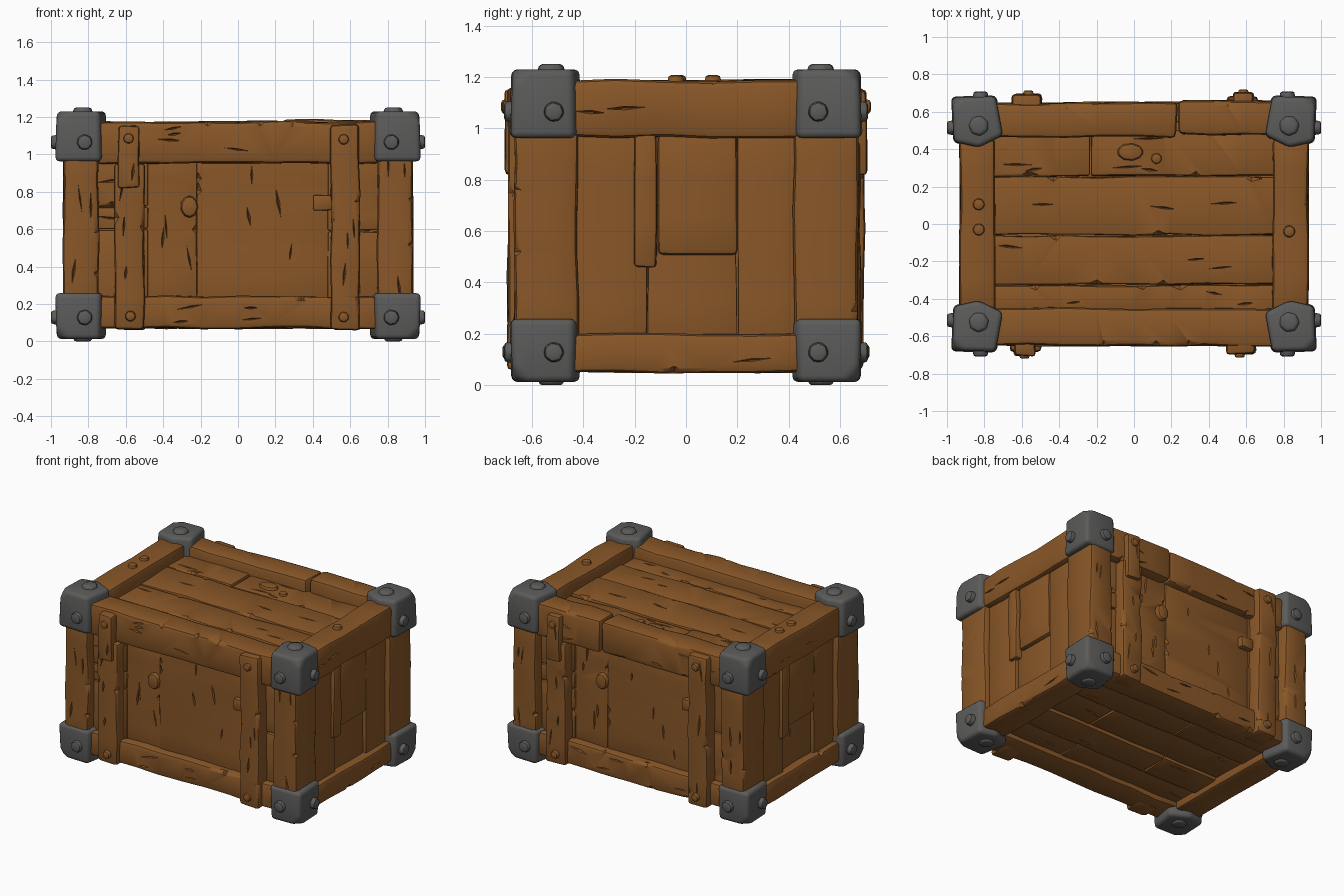
import bpy, bmesh, math, random
from mathutils import Vector, Matrix

if "Cube" in bpy.data.objects:
    bpy.data.objects.remove(bpy.data.objects["Cube"])

random.seed(7)
U = random.uniform


def material(name, rgb):
    m = bpy.data.materials.new(name)
    m.diffuse_color = (*rgb, 1)
    m.use_nodes = True
    m.node_tree.nodes["Principled BSDF"].inputs["Base Color"].default_value = m.diffuse_color
    return m


WOOD = material("brown wood", (0.25, 0.095, 0.021))
IRON = material("dark iron", (0.108, 0.106, 0.104))
TURN = Matrix.Identity(4)  # half turn used for the back and left sides


def make(name, bm, mat):
    bmesh.ops.recalc_face_normals(bm, faces=bm.faces)
    me = bpy.data.meshes.new(name)
    bm.to_mesh(me)
    bm.free()
    ob = bpy.data.objects.new(name, me)
    bpy.context.collection.objects.link(ob)
    if mat:
        me.materials.append(mat)
    return ob


def soften(bm, width, segs):
    bm.normal_update()
    edges = [e for e in bm.edges if e.calc_face_angle(0) > 0.6]
    bmesh.ops.bevel(bm, geom=edges, offset=width, segments=segs, profile=0.5,
                    affect='EDGES', clamp_overlap=True)


def carve(ob, lo, hi, axis, out, count):
    """Cut slim cracks along the grain and chips on the outer edges."""
    n_axis, n_sign = out
    cross = 3 - axis - n_axis
    bm = bmesh.new()
    for i in range(count):
        chip = i % 2 == 1
        c = Vector((0, 0, 0))
        c[axis] = U(lo[axis] + 0.08, hi[axis] - 0.08)
        c[n_axis] = hi[n_axis] if n_sign > 0 else lo[n_axis]
        if chip:
            c[cross] = random.choice((lo[cross], hi[cross]))
        else:
            c[cross] = U(lo[cross] + 0.03, hi[cross] - 0.03)
        r = Vector((0, 0, 0))
        r[axis] = U(0.03, 0.06) if chip else U(0.04, 0.09)
        r[cross] = 0.026 if chip else U(0.004, 0.009)
        r[n_axis] = 0.03 if chip else 0.02
        skew = Matrix.Rotation(U(-0.2, 0.2), 3, 'XYZ'[n_axis])
        vs = []
        for k in range(3):
            for s in (-1, 1):
                d = Vector((0, 0, 0))
                d[k] = r[k] * s
                vs.append(bm.verts.new(c + skew @ d))
        for a in (0, 1):
            for b in (2, 3):
                for d in (4, 5):
                    bm.faces.new((vs[a], vs[b], vs[d]))
        part = list({f for v in vs for f in v.link_faces})
        bmesh.ops.recalc_face_normals(bm, faces=part)
    cutter = make("crack_cutter", bm, None)
    cutter.hide_render = True
    mod = ob.modifiers.new("cracks", 'BOOLEAN')
    mod.operation, mod.solver, mod.object = 'DIFFERENCE', 'EXACT', cutter
    mod.use_self = True
    bpy.context.view_layer.update()
    dg = bpy.context.evaluated_depsgraph_get()
    me = bpy.data.meshes.new_from_object(ob.evaluated_get(dg))
    ob.modifiers.clear()
    me.materials.clear()
    me.materials.append(WOOD)
    me.polygons.foreach_set("material_index", [0] * len(me.polygons))
    ob.data = me
    bpy.data.objects.remove(cutter)


def board(name, x, y, z, out=None, cracks=0, bevel=0.015, rough=0.005):
    """A rough hewn board given by its x, y and z ranges."""
    lo, hi = Vector((x[0], y[0], z[0])), Vector((x[1], y[1], z[1]))
    size = hi - lo
    axis = max(range(3), key=lambda k: size[k])
    bm = bmesh.new()
    bmesh.ops.create_cube(bm, size=1)
    for v in bm.verts:
        v.co = Vector([(lo[k] + hi[k]) / 2 + v.co[k] * size[k] for k in range(3)])
    along = [e for e in bm.edges if abs((e.verts[0].co - e.verts[1].co)[axis]) > size[axis] * 0.9]
    cuts = int(size[axis] / 0.2)
    if cuts:
        bmesh.ops.subdivide_edges(bm, edges=along, cuts=cuts, use_grid_fill=True)
    for v in bm.verts:
        v.co += Vector((U(-1, 1), U(-1, 1), U(-1, 1))) * rough
    soften(bm, bevel, 2)
    ob = make(name, bm, WOOD)
    if out and cracks:
        carve(ob, lo, hi, axis, out, cracks)
    ob.data.transform(TURN)
    return ob


def bolt(name, pos, normal, r, mat, tall=0.06, sides=7, squash=1, taper=0.85):
    """A tapered bolt head; pos is the middle of its outer face."""
    n = Vector(normal)
    bm = bmesh.new()
    bmesh.ops.create_cone(bm, cap_ends=True, segments=sides, radius1=r, radius2=r * taper, depth=tall)
    bmesh.ops.rotate(bm, matrix=Matrix.Rotation(U(0, 1), 3, 'Z'), verts=bm.verts)
    bmesh.ops.scale(bm, vec=(1, squash, 1), verts=bm.verts)
    soften(bm, 0.012, 2)
    bm.transform(TURN @ Matrix.Translation(Vector(pos) - n * tall / 2) @ n.to_track_quat('Z', 'Y').to_matrix().to_4x4())
    make(name, bm, mat)


FRONT, RIGHT, TOP, BOTTOM = (1, -1), (0, 1), (2, 1), (2, -1)

# Solid core behind the planks
board("core", (-0.84, 0.84), (-0.55, 0.55), (0.13, 1.05), rough=0)

# Front and right sides, then the same turned half way for back and left
for long_side, short_side, angle in (("front", "right", 0), ("back", "left", math.pi)):
    TURN = Matrix.Rotation(angle, 4, 'Z')
    # corner posts
    for s, tag in ((-1, "a"), (1, "b")):
        xs = sorted((s * 0.745, s * 0.935))
        board(f"{long_side}_post_{tag}", xs, (-0.67, -0.42), (0.15, 1.05), FRONT, 5, 0.025)
    # long rails
    if long_side == "front":
        board("front_top_rail", (-0.76, 0.76), (-0.65, -0.45), (0.95, 1.175), FRONT, 8, 0.025, 0.007)
    else:
        board("back_top_rail_long", (-0.228, 0.76), (-0.645, -0.465), (0.95, 1.175), FRONT, 6, 0.025, 0.007)
        board("back_top_rail_short", (-0.76, -0.235), (-0.66, -0.48), (0.95, 1.185), FRONT, 4, 0.025, 0.007)
    board(f"{long_side}_bottom_rail", (-0.76, 0.76), (-0.65, -0.45), (0.07, 0.24), FRONT, 8, 0.022, 0.006)
    # upright planks of the recessed panel
    for i, (a, b, d) in enumerate(((-0.52, -0.221, 0.585), (-0.219, 0.52, 0.59))):
        board(f"{long_side}_plank_{i}", (a, b), (-d, -0.5), (0.2, 1.0), FRONT, 7, 0.005, 0.003)
    # short cross planks between posts and straps
    for s, splits in ((-1, (0.2, 0.6, 0.72, 1.0)), (1, (0.2, 0.59, 1.0))):
        for i in range(len(splits) - 1):
            xs = sorted((s * 0.48, s * 0.77))
            board(f"{long_side}_cross_plank_{s}_{i}", xs, (-0.6, -0.5),
                  (splits[i] + 0.003, splits[i + 1] - 0.003), FRONT, 2, 0.01, 0.003)
    # upright straps with pegs
    board(f"{long_side}_strap_a", (-0.66, -0.5), (-0.68, -0.54), (0.062, 0.95), FRONT, 5, 0.02)
    board(f"{long_side}_strap_cap", (-0.64, -0.53), (-0.705, -0.6), (0.82, 1.15), FRONT, 1, 0.015)
    board(f"{long_side}_strap_b", (0.495, 0.65), (-0.695, -0.54), (0.062, 1.16), FRONT, 6, 0.02)
    for x, z, d in ((-0.585, 1.085, 0.72), (-0.575, 0.135, 0.708), (0.565, 1.08, 0.715), (0.565, 0.13, 0.715)):
        bolt(f"{long_side}_peg", (x, -d, z), (0, -1, 0), 0.034, WOOD)
    # knot plug and small patch block
    bolt(f"{long_side}_knot", (-0.26, -0.615, 0.72), (0, -1, 0), 0.052, WOOD, 0.06, 9, 1.25)
    board(f"{long_side}_patch", (0.4, 0.5), (-0.63, -0.56), (0.7, 0.78), bevel=0.012)

    # short side: rails
    board(f"{short_side}_top_rail", (0.74, 0.932), (-0.46, 0.46), (0.965, 1.188), RIGHT, 3, 0.025, 0.006)
    board(f"{short_side}_bottom_rail", (0.74, 0.932), (-0.46, 0.46), (0.05, 0.2), RIGHT, 2, 0.022)
    # short side: planks, loose stick and raised centre board
    board(f"{short_side}_plank_a", (0.8, 0.893), (-0.43, -0.152), (0.15, 1.0), RIGHT, 0, 0.006, 0.003)
    board(f"{short_side}_plank_b", (0.8, 0.872), (-0.148, 0.198), (0.15, 1.0), RIGHT, 1, 0.006, 0.003)
    board(f"{short_side}_plank_c", (0.8, 0.893), (0.202, 0.43), (0.15, 1.0), RIGHT, 0, 0.006, 0.003)
    board(f"{short_side}_stick", (0.82, 0.918), (-0.2, -0.115), (0.46, 0.98), RIGHT, 0, 0.014)
    board(f"{short_side}_centre_board", (0.82, 0.902), (-0.11, 0.2), (0.505, 0.98), RIGHT, 0, 0.02, 0.003)

TURN = Matrix.Identity(4)

# Lid planks
lid = ((-0.47, -0.328, 1.09), (-0.322, -0.063, 1.095), (-0.057, 0.252, 1.1))
for i, (a, b, h) in enumerate(lid):
    board(f"lid_plank_{i}", (-0.77, 0.77), (a, b), (1.02, h), TOP, 6, 0.012, 0.005)
board("lid_plank_back_a", (-0.77, -0.235), (0.258, 0.5), (1.02, 1.105), TOP, 4, 0.012)
board("lid_plank_back_b", (-0.229, 0.77), (0.258, 0.5), (1.02, 1.092), TOP, 5, 0.012)
bolt("lid_knot_large", (-0.02, 0.385, 1.115), (0, 0, 1), 0.08, WOOD, 0.06, 9, 0.65)
bolt("lid_knot_small", (0.12, 0.35, 1.108), (0, 0, 1), 0.035, WOOD, 0.06, 7)
for x, y in ((-0.83, 0.105), (-0.83, -0.03), (0.83, -0.04)):
    bolt("lid_rail_peg", (x, y, 1.207), (0, 0, 1), 0.038, WOOD)

# Floor planks
rows = (-0.48, -0.27, -0.04, 0.22, 0.48)
for i in range(4):
    split = (0.25, -0.3, 0.35, -0.15)[i]
    h = (0.105, 0.095, 0.11, 0.1)[i]
    for tag, a, b in (("a", -0.77, split - 0.003), ("b", split + 0.003, 0.77)):
        board(f"floor_plank_{i}{tag}", (a, b), (rows[i] + 0.003, rows[i + 1] - 0.003),
              (h, 0.18), BOTTOM, 1, 0.01, 0.004)

# Iron corner caps with the outermost tip cut blunt, three bolts each
outline = ((0.978, 0.682), (0.735, 0.688), (0.695, 0.47), (0.83, 0.403), (0.968, 0.435))
for sx in (-1, 1):
    for sy in (-1, 1):
        for up, near, far in ((1, 0.962, 1.23), (-1, 0.258, 0.012)):
            bm = bmesh.new()
            rings = []
            for z, k in ((near, 1.0), (far, 0.95)):
                rings.append([bm.verts.new((sx * (0.84 + (px - 0.84) * k), sy * (0.55 + (py - 0.55) * k), z))
                              for px, py in outline])
            for r in rings:
                bm.faces.new(r)
            for i in range(5):
                j = (i + 1) % 5
                bm.faces.new((rings[0][i], rings[0][j], rings[1][j], rings[1][i]))
            bmesh.ops.recalc_face_normals(bm, faces=bm.faces)
            tip = rings[1][0].co.copy()
            normal = Vector((sx, sy, up)).normalized()
            cut = bmesh.ops.bisect_plane(bm, geom=bm.verts[:] + bm.edges[:] + bm.faces[:],
                                         plane_co=tip - normal * 0.035, plane_no=normal, clear_outer=True)
            rim = [e for e in cut["geom_cut"] if isinstance(e, bmesh.types.BMEdge)]
            bmesh.ops.holes_fill(bm, edges=rim, sides=0)
            bmesh.ops.recalc_face_normals(bm, faces=bm.faces)
            soften(bm, 0.03, 3)
            make("corner_cap", bm, IRON)
            zb = 1.065 if up > 0 else 0.128
            bolt("cap_side_bolt", (sx * 1.0, sy * 0.515, zb), (sx, 0, 0), 0.045, IRON)
            bolt("cap_front_bolt", (sx * 0.82, sy * 0.708, zb), (0, sy, 0), 0.048, IRON)
            bolt("cap_end_bolt", (sx * 0.83, sy * 0.525, 1.25 if up > 0 else 0.0), (0, 0, up),
                 0.065, IRON, 0.05, taper=0.75)

# Smooth shading with sharp edges kept
bpy.ops.object.select_all(action='SELECT')
bpy.context.view_layer.objects.active = bpy.context.scene.objects[0]
bpy.ops.object.shade_smooth_by_angle(angle=math.radians(35))
